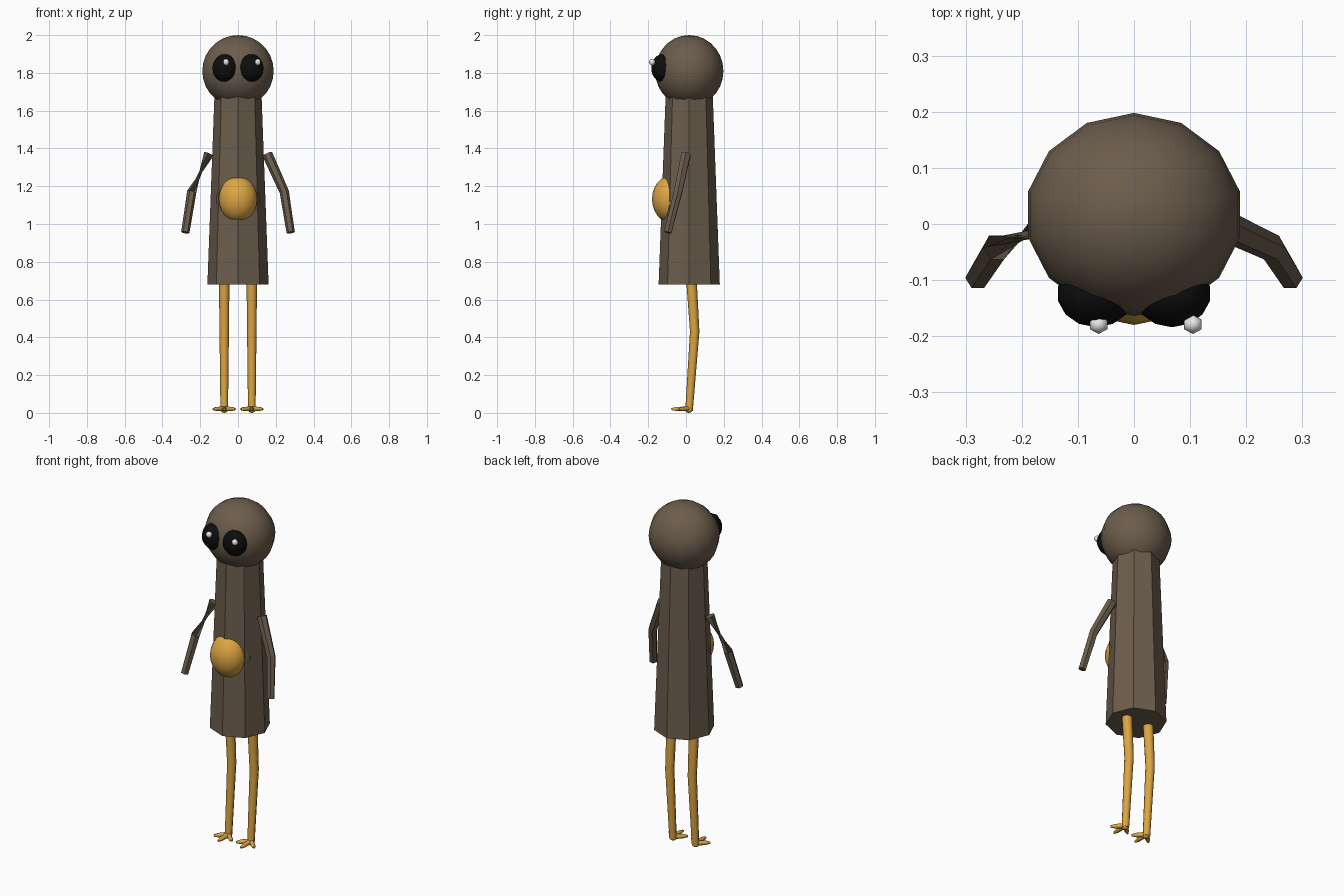
import bpy, bmesh, math
from mathutils import Vector, Matrix

if "Cube" in bpy.data.objects:
    bpy.data.objects.remove(bpy.data.objects["Cube"])


def material(name, rgb):
    m = bpy.data.materials.new(name)
    m.diffuse_color = (*rgb, 1)
    m.use_nodes = True
    m.node_tree.nodes["Principled BSDF"].inputs["Base Color"].default_value = m.diffuse_color
    return m


BROWN = material("brown", (0.15, 0.11, 0.073))
YELLOW = material("yellow", (0.72, 0.38, 0.055))
BLACK = material("black", (0.004, 0.004, 0.004))
WHITE = material("white", (0.8, 0.8, 0.8))


def finish(bm, name, mat, smooth):
    bmesh.ops.recalc_face_normals(bm, faces=bm.faces)
    for f in bm.faces:
        f.smooth = smooth and len(f.verts) < 5
    me = bpy.data.meshes.new(name)
    bm.to_mesh(me)
    bm.free()
    me.materials.append(mat)
    ob = bpy.data.objects.new(name, me)
    bpy.context.collection.objects.link(ob)
    return ob


def ellipsoid(name, mat, centre, radii, segs, rings):
    bm = bmesh.new()
    bmesh.ops.create_uvsphere(bm, u_segments=segs, v_segments=rings, radius=1)
    # put a vertex column straight ahead
    lowest = min(bm.verts, key=lambda v: v.co.y)
    turn = -math.pi / 2 - math.atan2(lowest.co.y, lowest.co.x)
    mat4 = Matrix.Translation(centre) @ Matrix.Diagonal((*radii, 1)) @ Matrix.Rotation(turn, 4, 'Z')
    bmesh.ops.transform(bm, matrix=mat4, verts=bm.verts)
    return finish(bm, name, mat, True)


def tube(name, mat, path, radii, sides, smooth=False, twist=0.0):
    """Capped tube along a path; twist turns the first ring only."""
    pts = [Vector(p) for p in path]
    bm = bmesh.new()
    rings = []
    for i, (p, r) in enumerate(zip(pts, radii)):
        d = (pts[min(i + 1, len(pts) - 1)] - pts[max(i - 1, 0)]).normalized()
        ref = Vector((0, 1, 0)) if abs(d.z) > 0.7 else Vector((0, 0, 1))
        u = d.cross(ref).normalized()
        w = d.cross(u)
        off = twist if i == 0 else 0
        rings.append([bm.verts.new(p + r * (u * math.cos(a) + w * math.sin(a)))
                      for a in (off + 2 * math.pi * k / sides for k in range(sides))])
    for a, b in zip(rings, rings[1:]):
        for k in range(sides):
            n = (k + 1) % sides
            bm.faces.new((a[k], a[n], b[n], b[k]))
    bm.faces.new(rings[0])
    bm.faces.new(rings[-1])
    return finish(bm, name, mat, smooth)


CY = 0.017  # depth of the body axis

# Body and head
tube("body", BROWN, [(0, CY, 0.68), (0, CY, 1.70)], [0.162, 0.124], 8)
ellipsoid("head", BROWN, (0, CY, 1.81), (0.194, 0.181, 0.19), 14, 14)

# Round belly patch with its darker rim
ellipsoid("belly_patch", YELLOW, (0, -0.085, 1.132), (0.104, 0.095, 0.122), 14, 12)
ellipsoid("belly_rim", BROWN, (0, -0.06, 1.132), (0.12, 0.035, 0.115), 14, 10)

for s, side in ((-1, "left"), (1, "right")):
    # Eyes
    ellipsoid(side + "_eye", BLACK, (s * 0.068, -0.124, 1.825), (0.069, 0.06, 0.074), 14, 12)

    # Arms, the left one wrung at the shoulder
    tube(side + "_arm", BROWN,
         [(s * 0.155, 0, 1.37), (s * 0.245, -0.042, 1.17), (s * 0.279, -0.096, 0.955)],
         [0.028, 0.025, 0.022], 6, twist=math.radians(160) if s < 0 else 0)

    # Legs
    x = s * 0.073
    tube(side + "_leg", YELLOW,
         [(x, 0.028, 0.72), (x, 0.046, 0.43), (x, 0.016, 0.012)],
         [0.028, 0.025, 0.02], 8, smooth=True)

    # Toes
    for n, deg in enumerate((-50, 0, 50)):
        a = math.radians(deg)
        length = 0.09 if deg == 0 else 0.076
        tip = (x + length * math.sin(a), 0.012 - length * math.cos(a), 0.02)
        mid = (x + 0.7 * length * math.sin(a), 0.012 - 0.7 * length * math.cos(a), 0.021)
        tube(f"{side}_toe_{n + 1}", YELLOW, [(x, 0.018, 0.022), mid, tip],
             [0.014, 0.012, 0.006], 6, smooth=True)
    # Heel pad that touches the ground
    ellipsoid(side + "_heel", YELLOW, (x, 0.014, 0.016), (0.02, 0.02, 0.016), 8, 6)

# Eye glints
for x, side in ((-0.063, "left"), (0.105, "right")):
    ellipsoid(side + "_eye_glint", WHITE, (x, -0.179, 1.857), (0.018, 0.017, 0.018), 6, 6)
